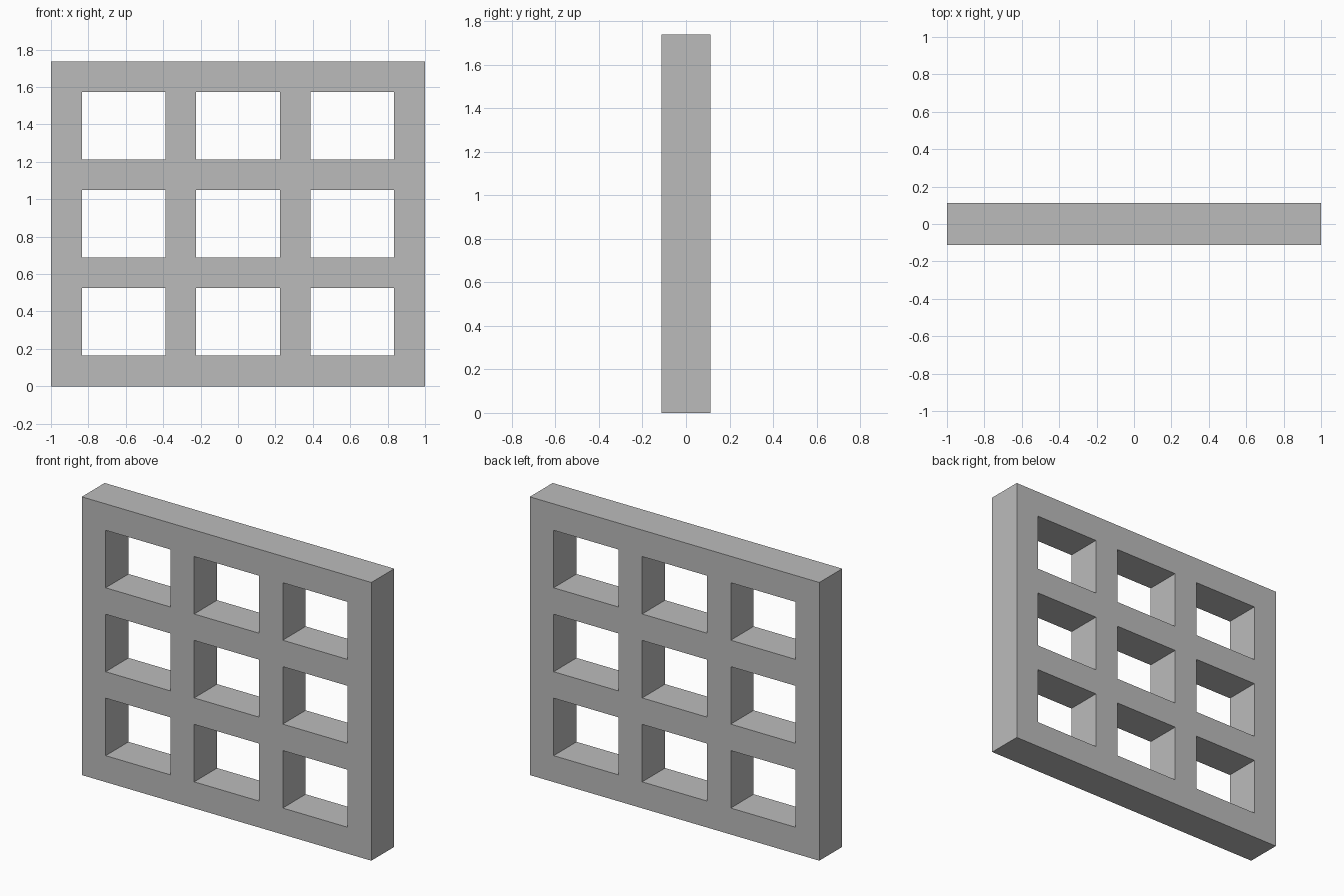
import bpy
import bmesh

if "Cube" in bpy.data.objects:
    bpy.data.objects.remove(bpy.data.objects["Cube"])

BAR = 0.165                      # width of every bar
DEPTH = 0.226
WIDTH, HEIGHT = 2.0, 1.737
COUNT = 3                        # openings per row and per column


def grid_lines(start, length):
    """Edges of alternating bars and openings along one axis."""
    opening = (length - BAR * (COUNT + 1)) / COUNT
    lines = [start]
    for i in range(2 * COUNT + 1):
        lines.append(lines[-1] + (opening if i % 2 else BAR))
    return lines


grey = bpy.data.materials.new("plain grey")
grey.diffuse_color = (0.5, 0.5, 0.5, 1)
grey.use_nodes = True
grey.node_tree.nodes["Principled BSDF"].inputs["Base Color"].default_value = grey.diffuse_color

# Flat lattice profile: every cell except the nine openings
xs, zs = grid_lines(-WIDTH / 2, WIDTH), grid_lines(0, HEIGHT)
bm = bmesh.new()
verts = [[bm.verts.new((x, -DEPTH / 2, z)) for z in zs] for x in xs]
for i in range(len(xs) - 1):
    for j in range(len(zs) - 1):
        if not (i % 2 and j % 2):
            bm.faces.new((verts[i][j], verts[i + 1][j],
                          verts[i + 1][j + 1], verts[i][j + 1]))

# Extrude the profile to the back, keeping the front
result = bmesh.ops.extrude_face_region(bm, geom=bm.faces[:], use_keep_orig=True)
back = [g for g in result["geom"] if isinstance(g, bmesh.types.BMVert)]
bmesh.ops.translate(bm, verts=back, vec=(0, DEPTH, 0))
bmesh.ops.recalc_face_normals(bm, faces=bm.faces[:])

mesh = bpy.data.meshes.new("lattice_frame")
bm.to_mesh(mesh)
bm.free()
mesh.materials.append(grey)
frame = bpy.data.objects.new("lattice_frame", mesh)
bpy.context.collection.objects.link(frame)
